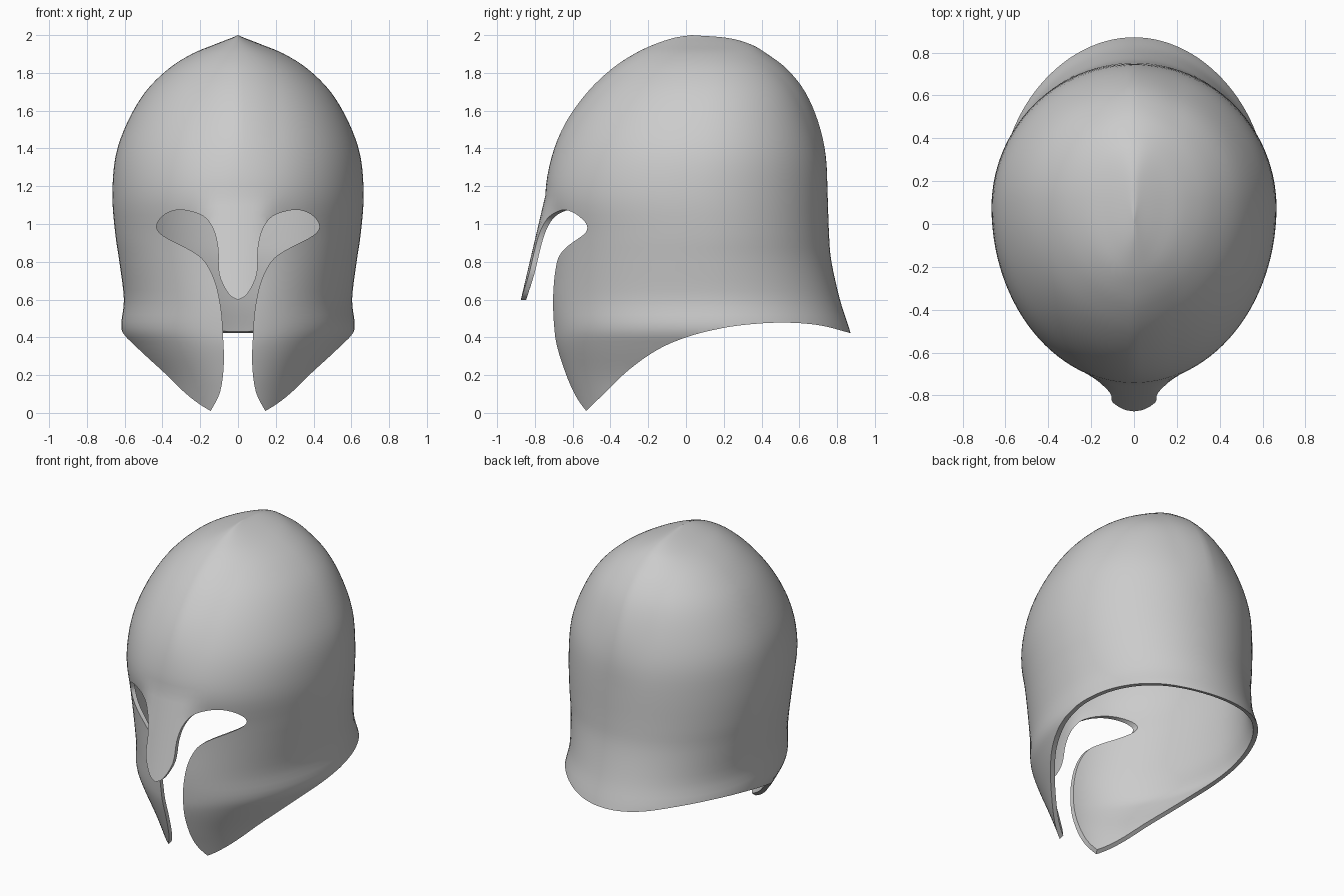
import bpy, bmesh
from math import sin, cos, pi
from mathutils import Vector

if "Cube" in bpy.data.objects:
    bpy.data.objects.remove(bpy.data.objects["Cube"])


def catmull(pts, n):
    """Smooth curve through points of any dimension."""
    pts = [Vector(p) for p in pts]
    ext = [2 * pts[0] - pts[1]] + pts + [2 * pts[-1] - pts[-2]]
    out = []
    for a, b, c, d in zip(ext, ext[1:], ext[2:], ext[3:]):
        for i in range(n):
            t = i / n
            out.append(0.5 * (2 * b + (c - a) * t + (2 * a - 5 * b + 4 * c - d) * t * t
                              + (3 * b - a - 3 * c + d) * t ** 3))
    return out + [pts[-1]]


def lerp_table(table, z):
    for (z0, v0), (z1, v1) in zip(table, table[1:]):
        if z <= z1:
            return v0 + (v1 - v0) * (z - z0) / (z1 - z0)
    return table[-1][1]


def smooth(a, b, x):
    t = max(0, min(1, (x - a) / (b - a)))
    return t * t * (3 - 2 * t)


def add_object(name, bm):
    bmesh.ops.recalc_face_normals(bm, faces=bm.faces)
    me = bpy.data.meshes.new(name)
    bm.to_mesh(me)
    bm.free()
    ob = bpy.data.objects.new(name, me)
    bpy.context.collection.objects.link(ob)
    return ob


def prism(name, points, extrude):
    bm = bmesh.new()
    face = bm.faces.new([bm.verts.new(p) for p in points])
    ext = bmesh.ops.extrude_face_region(bm, geom=[face])
    bmesh.ops.translate(bm, vec=extrude, verts=[v for v in ext['geom'] if isinstance(v, bmesh.types.BMVert)])
    ob = add_object(name, bm)
    ob.hide_render = True
    return ob


# helmet sections: height, front y, back y, half width
rows = catmull([
    (-.1, -.54, .95, .40), (0, -.575, .94, .42), (.1, -.61, .93, .45),
    (.2, -.645, .92, .49), (.35, -.69, .89, .575), (.45, -.705, .863, .618),
    (.6, -.715, .815, .604), (.8, -.715, .77, .628), (.95, -.72, .757, .65),
    (1.15, -.745, .75, .665), (1.36, -.71, .74, .648), (1.54, -.635, .70, .585),
    (1.7, -.52, .63, .49), (1.82, -.395, .535, .37), (1.9, -.275, .43, .245),
    (1.95, -.17, .345, .125), (1.985, -.065, .22, .035), (2, .03, .03, 0)], 4)

# domed shell with a soft ridge along the centre line
N = 112
bm = bmesh.new()
rings = []
for z, f, b, w in rows:
    c = f + (b - f) * 0.55
    ridge = 0.02 * smooth(1.15, 1.6, z) * (1 - smooth(1.8, 2, z))
    ring = []
    for i in range(N):
        t = 2 * pi * i / N
        x, k = w * sin(t), cos(t)
        L = (c - f) if k > 0 else (b - c)
        y = c - k * (L - ridge)
        y -= (1 if k > 0 else -1) * ridge * max(0, 1 - abs(x) / .2) * abs(k)
        ring.append(bm.verts.new((x, y, z)))
    rings.append(ring)
for r, s in zip(rings, rings[1:]):
    for i in range(N):
        j = (i + 1) % N
        bm.faces.new((r[i], r[j], s[j], s[i]))
bmesh.ops.remove_doubles(bm, verts=bm.verts, dist=1e-5)
shell = add_object("helmet_shell", bm)
top_out = max(shell.data.polygons, key=lambda p: p.center.z).normal.z > 0
solid = shell.modifiers.new("thickness", 'SOLIDIFY')
solid.thickness = 0.028
solid.offset = -1 if top_out else 1

# eye openings and slit, seen from the front
half = catmull([(0, .598), (.05, .63), (.1, .735), (.106, .87), (.13, .97), (.185, 1.042),
                (.3, 1.075), (.385, 1.052), (.43, .995), (.40, .94), (.25, .86),
                (.175, .80), (.12, .69), (.09, .55), (.08, .42), (.075, .26),
                (.095, .11), (.15, .0)], 4) + [Vector((.15, -.3))]
outline = half + [Vector((-p.x, p.y)) for p in reversed(half[1:])]
face_cut = prism("face_cutter", [(p.x, -1.3, p.y) for p in outline], (0, 1, 0))

# lower edge, seen from the side
edge = catmull([(-.54, 0), (-.42, .115), (-.3, .23), (-.15, .335), (0, .40), (.15, .44),
                (.3, .465), (.5, .478), (.7, .465), (.88, .42)], 4)
edge = [Vector((-1, 0))] + edge + [Vector((1.2, .36)), Vector((1.2, -.5)), Vector((-1, -.5))]
rim_cut = prism("rim_cutter", [(-1, p.x, p.y) for p in edge], (2, 0, 0))

for cutter in (face_cut, rim_cut):
    m = shell.modifiers.new(cutter.name, 'BOOLEAN')
    m.operation, m.solver, m.object = 'DIFFERENCE', 'EXACT', cutter
deps = bpy.context.evaluated_depsgraph_get()
cut_mesh = bpy.data.meshes.new_from_object(shell.evaluated_get(deps))
shell.modifiers.clear()
shell.data = cut_mesh
for cutter in (face_cut, rim_cut):
    bpy.data.objects.remove(cutter)

# push the nose guard forward, clear of the cheek plates
front = [(r[0], r[1]) for r in rows]
limit = [(.59, .055), (.64, .08), (.735, .12), (.8, .135), (.87, .15), (.95, .2), (1.0, .3), (1.2, .3)]
for v in cut_mesh.vertices:
    x, y, z = v.co
    if y < -.3 and .59 < z < 1.15 and abs(x) < lerp_table(limit, z):
        target = -.745 - .235 * (1.15 - z)
        v.co.y += (target - lerp_table(front, z)) * (1 - smooth(.11, .27, abs(x)))

bpy.context.view_layer.objects.active = shell
shell.select_set(True)
bpy.ops.object.shade_smooth_by_angle(angle=0.7)
